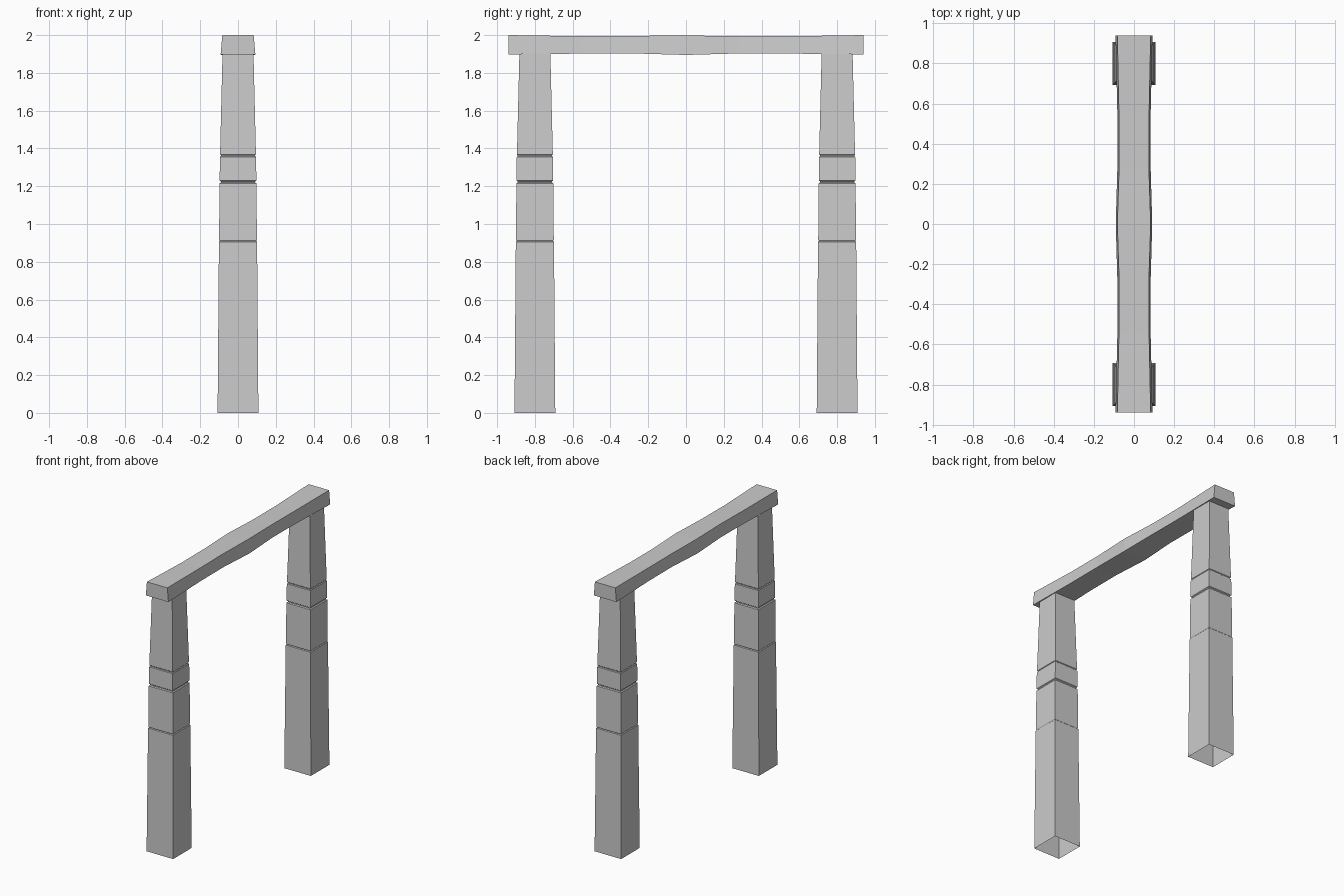
import bpy, bmesh

if "Cube" in bpy.data.objects:
    bpy.data.objects.remove(bpy.data.objects["Cube"])


def loft(name, rings, cap_start, cap_end):
    """Skin a row of four-cornered rings into one flat-shaded object."""
    bm = bmesh.new()
    loops = [[bm.verts.new(p) for p in ring] for ring in rings]
    for a, b in zip(loops, loops[1:]):
        for i in range(4):
            j = (i + 1) % 4
            bm.faces.new((a[i], a[j], b[j], b[i]))
    if cap_start:
        bm.faces.new(loops[0][::-1])
    if cap_end:
        bm.faces.new(loops[-1])
    if cap_start or cap_end:
        bmesh.ops.recalc_face_normals(bm, faces=bm.faces[:])
    mesh = bpy.data.meshes.new(name)
    bm.to_mesh(mesh)
    bm.free()
    obj = bpy.data.objects.new(name, mesh)
    bpy.context.collection.objects.link(obj)
    return obj


# Tapered post profile (height, half width) with three carved grooves
post_profile = [
    (0.0, 0.108), (0.905, 0.101), (0.910, 0.096), (0.916, 0.100),
    (1.215, 0.098), (1.220, 0.091), (1.226, 0.091), (1.231, 0.097),
    (1.355, 0.096), (1.359, 0.091), (1.364, 0.091), (1.368, 0.095),
    (1.90, 0.082),
]

# Two hollow posts, open at the foot
for label, cy in (("front", -0.80), ("back", 0.80)):
    rings = [[(-h, cy - h, z), (h, cy - h, z), (h, cy + h, z), (-h, cy + h, z)]
             for z, h in post_profile]
    loft(label + "_post", rings, False, False)

# Hewn lintel: y, bottom half width, top half width, bottom z, top z
lintel_profile = [
    (-0.94, 0.092, 0.083, 1.898, 2.0),
    (-0.55, 0.083, 0.075, 1.902, 1.994),
    (-0.28, 0.083, 0.074, 1.903, 1.996),
    (0.0, 0.091, 0.083, 1.895, 1.998),
    (0.28, 0.083, 0.074, 1.903, 1.994),
    (0.55, 0.083, 0.075, 1.902, 1.994),
    (0.94, 0.092, 0.083, 1.898, 2.0),
]
loft("lintel", [[(-b, y, z0), (b, y, z0), (t, y, z1), (-t, y, z1)]
                for y, b, t, z0, z1 in lintel_profile], True, True)
